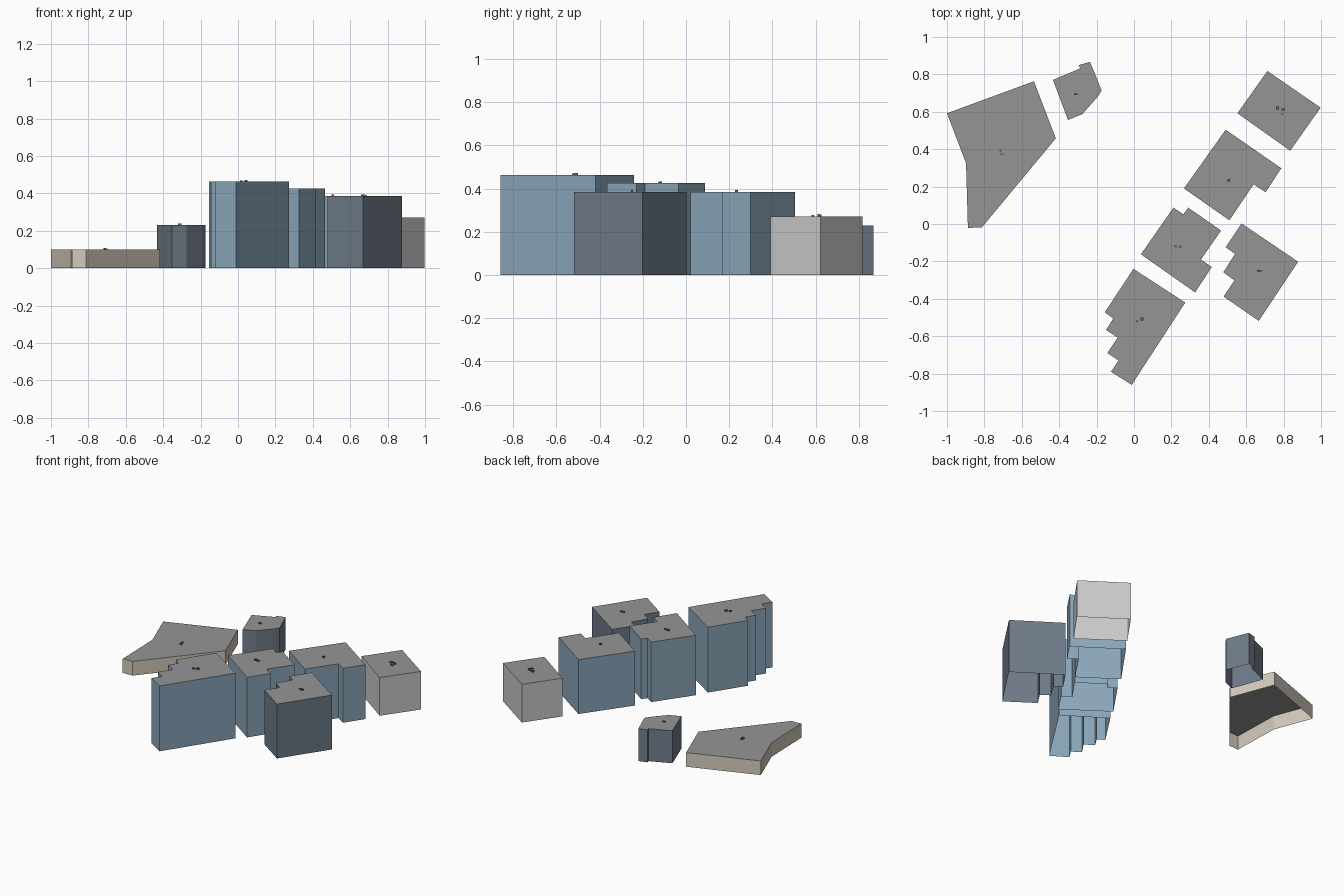
import bpy, bmesh

if "Cube" in bpy.data.objects:
    bpy.data.objects.remove(bpy.data.objects["Cube"])


def material(name, rgb):
    m = bpy.data.materials.new(name)
    m.diffuse_color = (*rgb, 1)
    m.use_nodes = True
    m.node_tree.nodes["Principled BSDF"].inputs["Base Color"].default_value = m.diffuse_color
    return m


BLUE = material("blue_glass", (0.26, 0.39, 0.50))
SLATE = material("slate", (0.16, 0.20, 0.25))
BEIGE = material("beige_stone", (0.66, 0.60, 0.50))
PALE = material("pale_stone", (0.65, 0.65, 0.62))
ROOF = material("roof_grey", (0.30, 0.30, 0.30))
VENT = material("vent_grey", (0.13, 0.13, 0.13))


def prism(name, outline, z0, z1, wall, top):
    """Extruded outline with coloured walls, flat roof and open underside."""
    area = sum(a[0] * b[1] - b[0] * a[1]
               for a, b in zip(outline, outline[1:] + outline[:1]))
    pts = outline if area > 0 else outline[::-1]
    bm = bmesh.new()
    low = [bm.verts.new((x, y, z0)) for x, y in pts]
    high = [bm.verts.new((x, y, z1)) for x, y in pts]
    n = len(pts)
    for i in range(n):
        j = (i + 1) % n
        bm.faces.new((low[i], low[j], high[j], high[i]))
    bm.faces.new(high).material_index = 1
    me = bpy.data.meshes.new(name)
    bm.to_mesh(me)
    bm.free()
    me.materials.append(wall)
    me.materials.append(top)
    ob = bpy.data.objects.new(name, me)
    bpy.context.collection.objects.link(ob)


def building(name, outline, height, wall, vents):
    """One block plus its small rooftop units (x, y, width, depth, height)."""
    prism(name, outline, 0, height, wall, ROOF)
    for i, (x, y, w, d, h) in enumerate(vents):
        w, d = w / 2, d / 2
        box = [(x - w, y - d), (x + w, y - d), (x + w, y + d), (x - w, y + d)]
        prism(f"{name}_roof_unit_{i + 1}", box, height, height + h, VENT, VENT)


# Low wide hall
building("low_hall", [(-1, .592), (-.535, .763), (-.418, .458), (-.813, -.018),
                      (-.888, -.021), (-.898, .325)], .10, BEIGE,
         [(-.714, .392, .012, .016, .007), (-.707, .373, .018, .01, .006)])

# Small faceted pavilion
building("pavilion", [(-.433, .77), (-.288, .832), (-.295, .85), (-.235, .867),
                      (-.173, .714), (-.192, .683), (-.275, .588), (-.353, .556)],
         .23, SLATE, [(-.312, .693, .018, .009, .009)])

# Pale corner block
building("pale_block", [(.713, .818), (.998, .622), (.835, .392), (.553, .592)],
         .27, PALE, [(.767, .62, .017, .016, .01), (.797, .613, .018, .01, .012),
                     (.795, .587, .016, .01, .007)])

# Row of blue towers
building("blue_tower_back", [(.49, .504), (.788, .298), (.703, .17), (.64, .212),
                             (.51, .02), (.267, .19)], .385, BLUE,
         [(.506, .234, .014, .014, .009)])
building("blue_tower_middle", [(.211, .088), (.264, .052), (.29, .087), (.466, -.035),
                               (.358, -.19), (.416, -.23), (.327, -.366),
                               (.037, -.162)], .425, BLUE,
         [(.222, -.119, .017, .015, .008), (.245, -.122, .016, .012, .006)])
building("blue_tower_front", [(-.003, -.24), (.274, -.42), (-.012, -.86), (-.123, -.79),
                              (-.083, -.73), (-.143, -.69), (-.087, -.607),
                              (-.15, -.567), (-.111, -.505), (-.156, -.472)],
         .462, BLUE, [(.017, -.52, .014, .014, .007), (.042, -.509, .017, .016, .009)])

# Dark notched tower
building("dark_tower", [(.575, .003), (.878, -.202), (.667, -.518), (.479, -.388),
                        (.537, -.302), (.478, -.258), (.54, -.16), (.49, -.124)],
         .385, SLATE, [(.669, -.25, .022, .01, .009), (.682, -.25, .01, .01, .007)])
